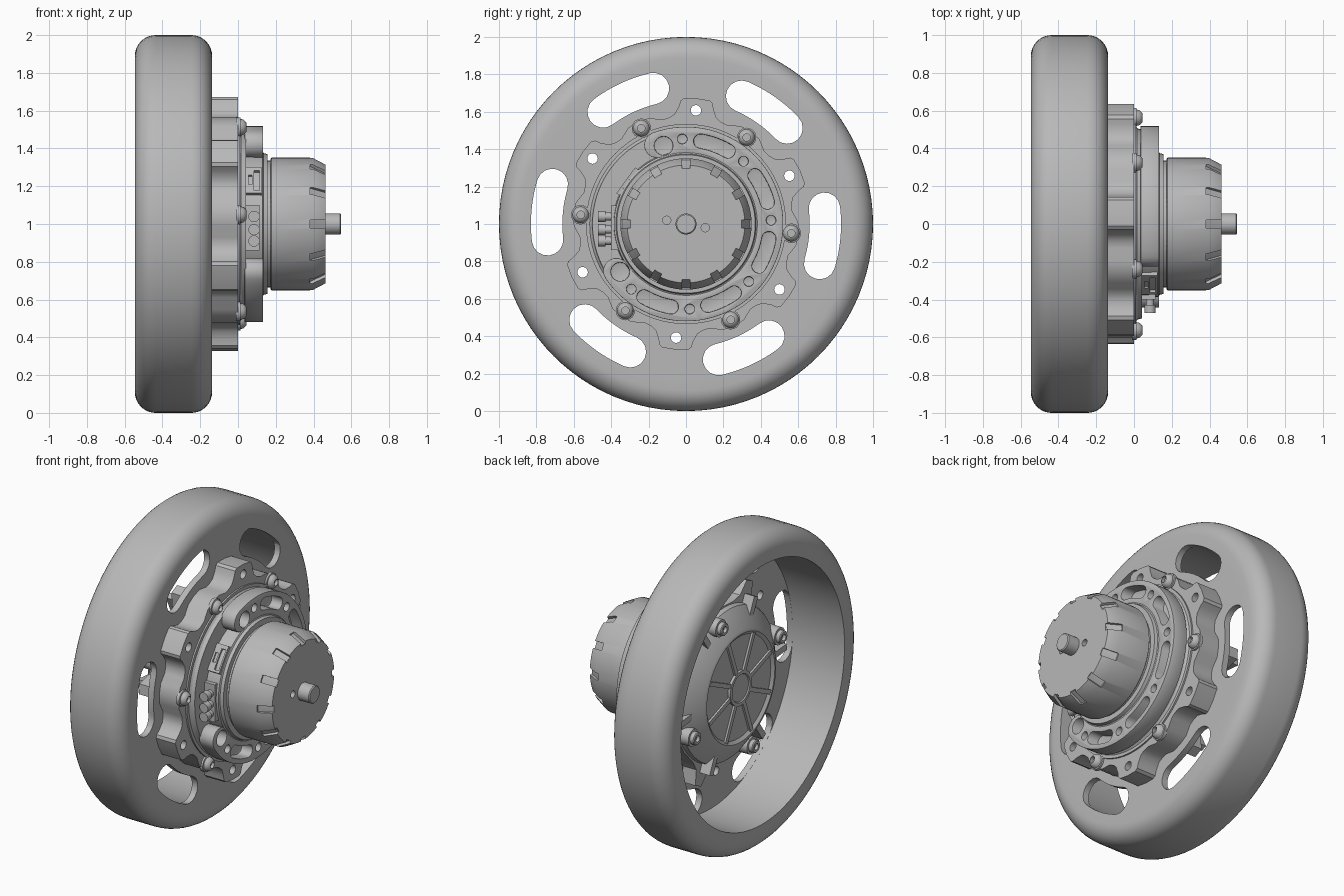
import bpy, bmesh
from math import cos, sin, pi, radians
from mathutils import Vector, Matrix

if "Cube" in bpy.data.objects:
    bpy.data.objects.remove(bpy.data.objects["Cube"])

grey = bpy.data.materials.new("plain grey")
grey.use_nodes = True
grey.diffuse_color = (0.48, 0.48, 0.48, 1)
grey.node_tree.nodes["Principled BSDF"].inputs["Base Color"].default_value = (0.48, 0.48, 0.48, 1)


# --- helpers: the wheel axle runs along x at height 1 ---
def polar(r, deg):
    return r * cos(radians(deg)), r * sin(radians(deg))


def lathe(bm, profile, centre=(0, 0), steps=64, closed=False):
    """Spin (x, radius) points about an axis parallel to x."""
    y, z = centre
    tmp = bmesh.new()
    vs = [tmp.verts.new((x, y, 1 + z + r)) for x, r in profile]
    es = [tmp.edges.new(p) for p in zip(vs, vs[1:])]
    if closed:
        es.append(tmp.edges.new((vs[-1], vs[0])))
    bmesh.ops.spin(tmp, geom=vs + es, cent=(0, y, 1 + z), axis=(1, 0, 0),
                   angle=2 * pi, steps=steps)
    bmesh.ops.remove_doubles(tmp, verts=tmp.verts, dist=1e-5)
    merge(bm, tmp)


def prism(bm, points, x0, x1):
    """Extrude a (y, z) outline along x."""
    tmp = bmesh.new()
    face = tmp.faces.new([tmp.verts.new((x0, y, 1 + z)) for y, z in points])
    out = bmesh.ops.extrude_face_region(tmp, geom=[face])["geom"]
    bmesh.ops.translate(tmp, vec=(x1 - x0, 0, 0),
                        verts=[g for g in out if isinstance(g, bmesh.types.BMVert)])
    merge(bm, tmp)


def box(bm, x, y, z, turn=0):
    """Box from (low, high) ranges, turned about the axle."""
    mid = Vector(((x[0] + x[1]) / 2, (y[0] + y[1]) / 2, (z[0] + z[1]) / 2))
    size = Matrix.Diagonal((x[1] - x[0], y[1] - y[0], z[1] - z[0], 1))
    tmp = bmesh.new()
    bmesh.ops.create_cube(tmp, size=1, matrix=Matrix.Translation((0, 0, 1))
                          @ Matrix.Rotation(radians(turn), 4, 'X')
                          @ Matrix.Translation(mid) @ size)
    merge(bm, tmp)


def merge(bm, tmp):
    bmesh.ops.recalc_face_normals(tmp, faces=tmp.faces)
    mesh = bpy.data.meshes.new("scratch")
    tmp.to_mesh(mesh)
    tmp.free()
    bm.from_mesh(mesh)
    bpy.data.meshes.remove(mesh)


def circle(r, centre, n=24):
    return [(centre[0] + r * cos(2 * pi * i / n), centre[1] + r * sin(2 * pi * i / n))
            for i in range(n)]


def arc_slot(r, half, a0, a1, n=14):
    """Curved slot outline with round ends, a0 < a1."""
    span = [a0 + (a1 - a0) * i / n for i in range(n + 1)]

    def cap(at, start):
        c = polar(r, at)
        turns = [polar(half, start + 180 * i / 8) for i in range(1, 8)]
        return [(c[0] + y, c[1] + z) for y, z in turns]
    return ([polar(r + half, a) for a in span] + cap(a1, a1)
            + [polar(r - half, a) for a in reversed(span)] + cap(a0, a0 + 180))


def to_object(label, data):
    mesh = bpy.data.meshes.new(label)
    data.to_mesh(mesh)
    data.free()
    ob = bpy.data.objects.new(label, mesh)
    bpy.context.collection.objects.link(ob)
    return ob


def finish(name, bm, cutter=None, bevel=0):
    ob = to_object(name, bm)
    ob.data.materials.append(grey)
    bpy.ops.object.select_all(action='DESELECT')
    ob.select_set(True)
    bpy.context.view_layer.objects.active = ob
    if cutter:
        tool = to_object(name + "_cutter", cutter)
        tool.hide_render = True
        mod = ob.modifiers.new("cut", 'BOOLEAN')
        mod.operation, mod.solver, mod.object = 'DIFFERENCE', 'EXACT', tool
        bpy.ops.object.modifier_apply(modifier="cut")
        bpy.data.objects.remove(tool)
    if bevel:
        mod = ob.modifiers.new("bevel", 'BEVEL')
        mod.width, mod.segments, mod.angle_limit = bevel, 2, radians(50)
        bpy.ops.object.modifier_apply(modifier="bevel")
    bpy.ops.object.shade_smooth_by_angle(angle=radians(32))


BOLTS = [55 + 60 * k for k in range(6)]
TABS = [25 + 60 * k for k in range(6)]

# Tyre with rounded shoulders and a thick drum wall
bm = bmesh.new()
R = 0.11
arc = [i * pi / 16 for i in range(9)]
lathe(bm, [(-0.546, 0.83)] + [(-0.436 - R * cos(t), 0.89 + R * sin(t)) for t in arc]
      + [(-0.247 + R * sin(t), 0.89 + R * cos(t)) for t in arc] + [(-0.137, 0.83)],
      steps=96, closed=True)
finish("tyre", bm)

# Wheel disc with six curved openings and tab holes
bm, cut = bmesh.new(), bmesh.new()
lathe(bm, [(-0.177, 0.4), (-0.177, 0.832), (-0.137, 0.832), (-0.137, 0.4)], steps=96, closed=True)
for a in BOLTS:
    prism(cut, arc_slot(0.745, 0.084, a - 11.5, a + 11.5), -0.3, 0)
    prism(cut, circle(0.028, polar(0.61, a - 30)), -0.3, 0)
finish("wheel_disc", bm, cut)

# Toothed hub plate with tab holes
bm, cut = bmesh.new(), bmesh.new()
tooth = [(-18, 0.572), (-14, 0.576), (-11, 0.59), (-8.5, 0.63), (-7.5, 0.66), (-6, 0.672), (0, 0.674)]
tooth += [(-a, r) for a, r in reversed(tooth[:-1])] + [(24, 0.6), (30, 0.604), (36, 0.6)]
prism(bm, [polar(r, t + a) for t in TABS for a, r in tooth], -0.14, 0)
for a in TABS:
    prism(cut, circle(0.028, polar(0.61, a)), -0.2, 0.1)
finish("hub_plate", bm, cut)

# Hub bolts with sockets
bm = bmesh.new()
for a in BOLTS:
    lathe(bm, [(-0.01, 0), (-0.01, 0.052), (0.012, 0.052), (0.014, 0.044), (0.03, 0.04),
               (0.043, 0.027), (0.045, 0.02), (0.025, 0.02), (0.025, 0)],
          polar(0.565, a), steps=18)
finish("hub_bolts", bm)

# Motor base with stepped rim and flange
bm = bmesh.new()
lathe(bm, [(-0.05, 0), (-0.05, 0.535), (0.01, 0.535), (0.01, 0.515), (0.02, 0.505),
           (0.042, 0.5), (0.042, 0.39), (0.13, 0.385), (0.135, 0.375), (0.155, 0.37),
           (0.155, 0.335), (0.18, 0.335), (0.18, 0)], steps=80)
finish("motor_base", bm)

# Open ring with pockets and holes
bm, cut = bmesh.new(), bmesh.new()
prism(bm, arc_slot(0.45, 0.07, -146, 110, 60), 0.035, 0.132)
for a in (70, 25, -20, -65, -110):
    prism(cut, arc_slot(0.45, 0.038, a - 10, a + 10), 0.055, 0.2)
for a in (92.5, 47.5, 2.5, -42.5, -87.5, -130):
    prism(cut, circle(0.026, polar(0.455, a)), 0.055, 0.2)
for a in (106, -144):
    prism(cut, circle(0.05, polar(0.435, a)), 0.055, 0.2)
finish("pocket_ring", bm, cut, 0.006)

# Motor bell with twelve notches and two face holes
bm, cut = bmesh.new(), bmesh.new()
lathe(bm, [(0.172, 0), (0.172, 0.344), (0.178, 0.351), (0.395, 0.351), (0.463, 0.315), (0.463, 0)],
      steps=72)
for k in range(12):
    box(cut, (0.38, 0.5), (0.295, 0.45), (-0.022, 0.022), 30 * k)
for a in (169, -11):
    prism(cut, circle(0.022, polar(0.105, a)), 0.42, 0.5)
finish("motor_bell", bm, cut)

# Sloped core that shows as the floor of the notches
bm = bmesh.new()
lathe(bm, [(0.375, 0.2), (0.375, 0.345), (0.46, 0.297), (0.46, 0.2)], steps=72, closed=True)
finish("bell_core", bm)

# Output shaft
bm = bmesh.new()
lathe(bm, [(0.4, 0), (0.4, 0.056), (0.54, 0.056), (0.546, 0.05), (0.546, 0)], steps=32)
finish("shaft", bm)

# Power connector with three plugs
bm = bmesh.new()
box(bm, (0.04, 0.115), (-0.4, -0.34), (-0.14, 0.1))
for z in (-0.09, -0.03, 0.04):
    tmp = bmesh.new()
    for r, y0, y1 in ((0.022, -0.46, -0.36), (0.03, -0.47, -0.43)):
        bmesh.ops.create_cone(tmp, cap_ends=True, segments=16, radius1=r, radius2=r, depth=y1 - y0,
                              matrix=Matrix.Translation((0.085, (y0 + y1) / 2, 1 + z))
                              @ Matrix.Rotation(pi / 2, 4, 'X'))
    merge(bm, tmp)
finish("power_connector", bm)

# Signal socket block
bm, cut = bmesh.new(), bmesh.new()
box(bm, (0.04, 0.125), (0.3, 0.398), (-0.085, 0.085), 144)
box(cut, (0.085, 0.115), (0.37, 0.45), (-0.06, 0.07), 144)
box(cut, (0.055, 0.075), (0.37, 0.45), (-0.03, 0.03), 144)
finish("signal_socket", bm, cut)

# Rear cover: flange with pointed lugs and a sloped dome
bm = bmesh.new()
lug = [(-30, 0.5), (-14, 0.5), (-7, 0.53), (-3, 0.62), (3, 0.62), (7, 0.53), (14, 0.5)]
prism(bm, [polar(r, t + a) for t in BOLTS for a, r in lug], -0.27, -0.17)
lathe(bm, [(-0.2, 0), (-0.2, 0.5), (-0.3, 0.48), (-0.385, 0.365), (-0.39, 0.345),
           (-0.375, 0.325), (-0.375, 0)])
finish("rear_cover", bm)

# Rear cover ribs and centre boss
bm = bmesh.new()
for k in range(8):
    box(bm, (-0.388, -0.37), (0.09, 0.335), (-0.014, 0.014), 45 * k + 25)
for a in BOLTS:
    box(bm, (-0.34, -0.25), (0.4, 0.54), (-0.02, 0.02), a)
lathe(bm, [(-0.36, 0), (-0.36, 0.11), (-0.392, 0.11), (-0.392, 0.09), (-0.385, 0.085),
           (-0.385, 0)], steps=32)
finish("rear_ribs", bm)

# Rear cover screws in bosses
bm = bmesh.new()
for k in range(4):
    lathe(bm, [(-0.2, 0), (-0.2, 0.06), (-0.36, 0.055), (-0.36, 0.04), (-0.385, 0.04),
               (-0.39, 0.035), (-0.39, 0.02), (-0.37, 0.02), (-0.37, 0)],
          polar(0.465, 70 + 90 * k), steps=18)
finish("rear_screws", bm)
